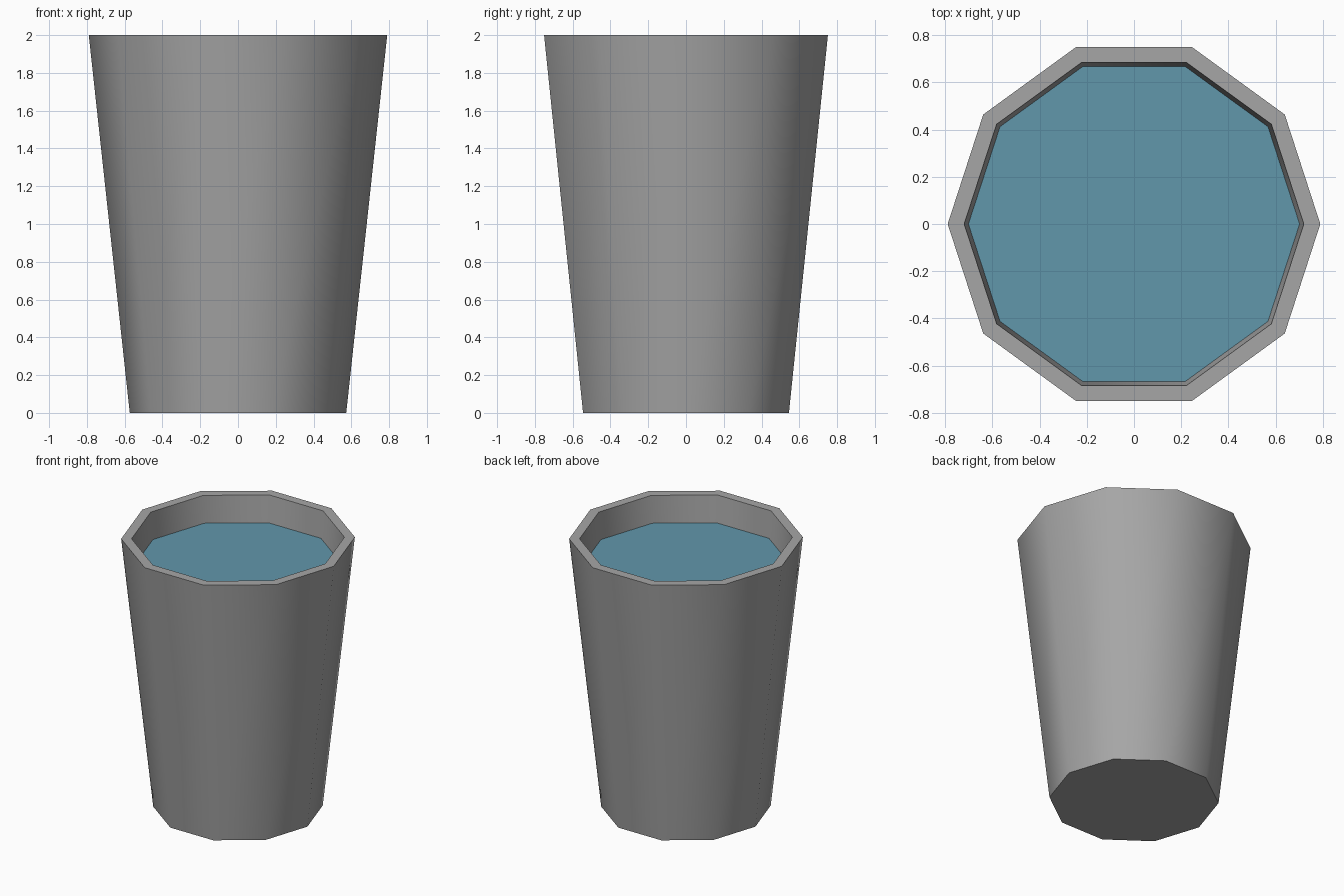
import bpy
import bmesh
from math import cos, sin, pi, radians

SIDES = 10

cube = bpy.data.objects.get("Cube")
if cube:
    bpy.data.objects.remove(cube, do_unlink=True)


def make_material(name, rgb):
    mat = bpy.data.materials.new(name)
    mat.use_nodes = True
    colour = (*rgb, 1.0)
    mat.diffuse_color = colour
    mat.node_tree.nodes["Principled BSDF"].inputs["Base Color"].default_value = colour
    return mat


def lathe(name, profile, mat):
    """Sweep (radius, height) points round z and cap both ends."""
    bm = bmesh.new()
    rings = []
    for r, z in profile:
        angles = [2 * pi * i / SIDES for i in range(SIDES)]
        rings.append([bm.verts.new((r * cos(a), r * sin(a), z)) for a in angles])
    for low, high in zip(rings, rings[1:]):
        for i in range(SIDES):
            j = (i + 1) % SIDES
            bm.faces.new((low[i], low[j], high[j], high[i]))
    bm.faces.new(rings[0][::-1])
    bm.faces.new(rings[-1])
    mesh = bpy.data.meshes.new(name)
    bm.to_mesh(mesh)
    bm.free()
    mesh.materials.append(mat)
    obj = bpy.data.objects.new(name, mesh)
    bpy.context.collection.objects.link(obj)
    bpy.ops.object.select_all(action="DESELECT")
    obj.select_set(True)
    bpy.context.view_layer.objects.active = obj
    bpy.ops.object.shade_smooth_by_angle(angle=radians(45))
    return obj


grey = make_material("cup grey", (0.38, 0.38, 0.38))
blue = make_material("water blue", (0.12, 0.31, 0.41))

# Tapered cup: outer wall, flat rim, inner wall and floor
lathe("cup", [(0.573, 0), (0.79, 2), (0.72, 2), (0.55, 0.1)], grey)

# Water filling the cup to just below the rim
lathe("water", [(0.551, 0.11), (0.703, 1.8)], blue)
